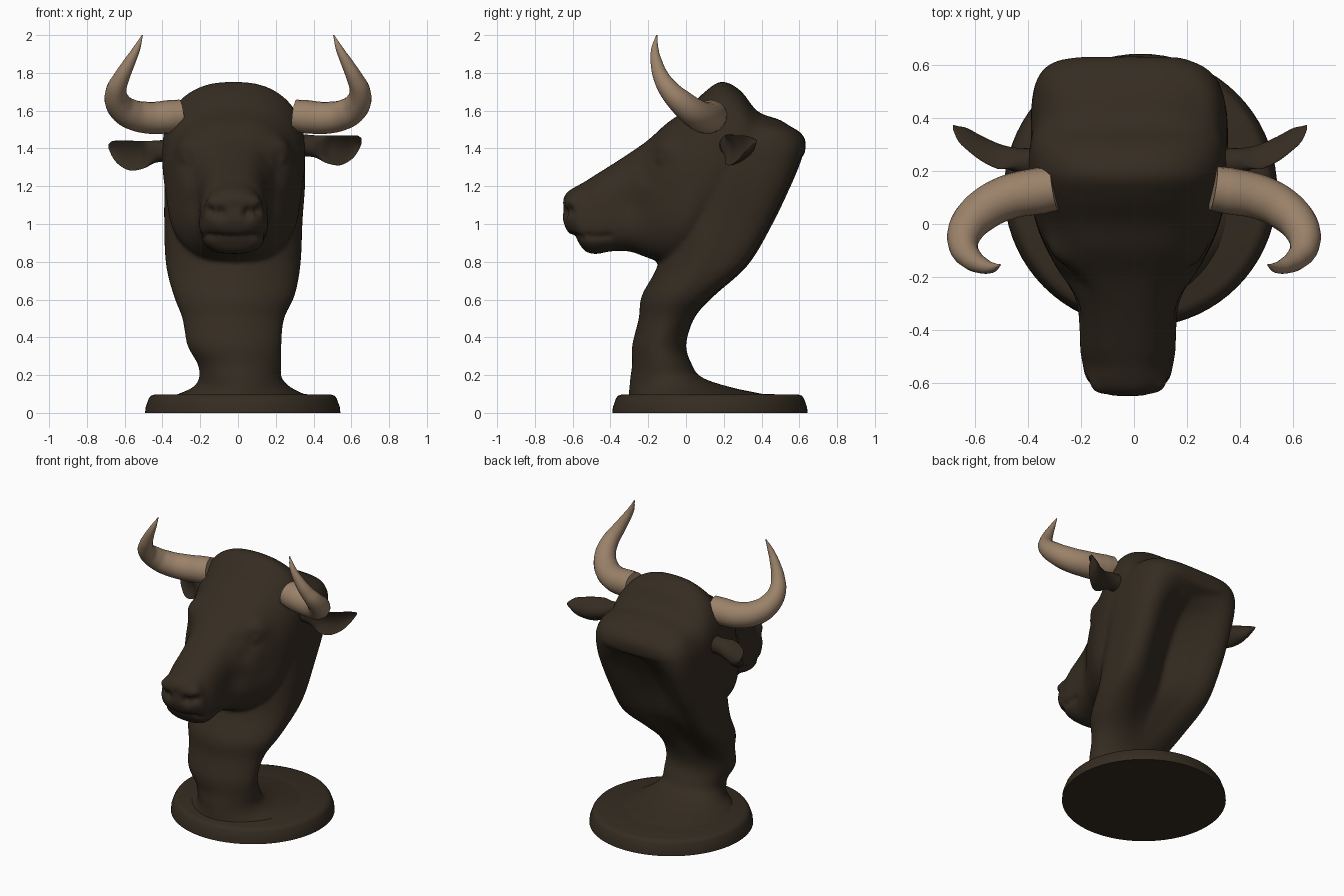
import bpy, bmesh, math
from mathutils import Vector, kdtree

if "Cube" in bpy.data.objects:
    bpy.data.objects.remove(bpy.data.objects["Cube"])


def material(name, rgb):
    m = bpy.data.materials.new(name)
    m.diffuse_color = (*rgb, 1)
    m.use_nodes = True
    m.node_tree.nodes["Principled BSDF"].inputs["Base Color"].default_value = m.diffuse_color
    return m


HIDE = material("dark_brown", (0.036, 0.0255, 0.0155))
HORN = material("tan_horn", (0.325, 0.222, 0.142))
N = 48
ANGLES = [2 * math.pi * i / N for i in range(N)]


def spow(v, e):
    return math.copysign(abs(v) ** e, v)


def add_object(name, mesh, mat):
    mesh.materials.clear()
    mesh.materials.append(mat)
    ob = bpy.data.objects.new(name, mesh)
    bpy.context.collection.objects.link(ob)
    mesh.shade_smooth()
    return ob


def loft(bm, rings):
    """Skin a closed tube through rings of equal vertex count."""
    rows = [[bm.verts.new(p) for p in r] for r in rings]
    for a, b in zip(rows, rows[1:]):
        for i in range(len(a)):
            j = (i + 1) % len(a)
            bm.faces.new((a[i], a[j], b[j], b[i]))
    bm.faces.new(rows[0])
    bm.faces.new(rows[-1])


def finish(bm, name):
    bmesh.ops.recalc_face_normals(bm, faces=bm.faces)
    me = bpy.data.meshes.new(name)
    bm.to_mesh(me)
    bm.free()
    return me


def spline(rows, steps=4):
    """Catmull-Rom interpolation between section rows."""
    out = []
    for k in range(len(rows) - 1):
        p0, p1, p2, p3 = (rows[max(0, min(len(rows) - 1, k + d))] for d in (-1, 0, 1, 2))
        for s in range(steps):
            t = s / steps
            out.append([0.5 * (2 * b + (c - a) * t + (2 * a - 5 * b + 4 * c - d) * t * t
                               + (3 * b - a - 3 * c + d) * t ** 3)
                        for a, b, c, d in zip(p0, p1, p2, p3)])
    out.append(rows[-1])
    return out


# Neck: horizontal sections (z, front y, back y, left x, right x, hollow of the back)
neck = [(.05, -.31, .56, -.40, .42, 0), (.09, -.305, .45, -.34, .37, 0),
        (.135, -.30, .24, -.24, .28, 0),
        (.19, -.295, .08, -.205, .23, 0), (.26, -.285, .03, -.215, .23, 0),
        (.36, -.285, .00, -.27, .23, 0), (.50, -.25, .06, -.295, .245, .02),
        (.62, -.235, .18, -.34, .30, .08), (.78, -.15, .36, -.38, .33, .15),
        (1.0, -.10, .50, -.39, .34, .21), (1.2, -.10, .595, -.39, .355, .18),
        (1.32, -.08, .63, -.39, .355, .08), (1.42, -.03, .635, -.375, .345, 0),
        (1.50, .02, .585, -.33, .31, 0), (1.55, .08, .44, -.26, .24, 0)]


def neck_ring(z, yf, yb, xl, xr, hollow):
    """Round throat in front, squarer rims at the back."""
    k = min(1, max(0, (z - .45) / .35))
    ring = []
    for a in ANGLES:
        c, s = math.cos(a), math.sin(a)
        n = 1.85 if s < 0 else 2.1 + k * (2.9 if c < 0 else 1.6)
        u, v = spow(c, 2 / n), spow(s, 2 / n)
        y = (yf + yb) / 2 + (yb - yf) / 2 * v
        if v > 0:
            y -= hollow * v * math.exp(-(u / .52) ** 2)
        ring.append(((xl + xr) / 2 + (xr - xl) / 2 * u, y, z))
    return ring


# Head: upright sections (y, top z, bottom z, half width, top taper, bottom taper, squareness)
head = [(-.652, 1.13, 1.02, .07, 1, 1, 2.6), (-.628, 1.17, .96, .12, .95, 1.05, 2.6),
        (-.58, 1.2, .92, .162, .85, 1.1, 2.6), (-.54, 1.222, .86, .185, .75, 1.03, 2.6),
        (-.48, 1.26, .84, .208, .75, .95, 2.7), (-.40, 1.31, .855, .215, .75, .93, 2.7),
        (-.30, 1.375, .855, .225, .80, .96, 2.7), (-.20, 1.445, .82, .275, .92, .92, 2.7),
        (-.10, 1.535, .79, .33, .92, .92, 2.7), (0, 1.605, .80, .385, .9, .9, 2.5),
        (.10, 1.70, .90, .42, .86, .9, 2.4), (.19, 1.755, 1.0, .44, .84, .88, 2.4),
        (.29, 1.705, 1.15, .415, .87, .92, 2.4), (.38, 1.595, 1.22, .372, .9, 1, 2.6),
        (.50, 1.55, 1.29, .34, .93, 1, 2.8), (.59, 1.485, 1.34, .29, 1, 1, 2.8),
        (.632, 1.43, 1.37, .20, 1, 1, 2.8)]


def head_ring(y, zt, zb, w, kt, kb, n):
    ring = []
    for a in ANGLES:
        u, v = spow(math.cos(a), 2 / n), spow(math.sin(a), 2 / n)
        ring.append((-.023 + w * u * (kb + (kt - kb) * (v + 1) / 2), y,
                     (zt + zb) / 2 + (zt - zb) / 2 * v))
    return ring


bm = bmesh.new()
loft(bm, [neck_ring(*r) for r in spline(neck)])
loft(bm, [head_ring(*r) for r in spline(head)])
raw = add_object("body_source", finish(bm, "body_source"), HIDE)

# Fuse head and neck into one smooth skin
rm = raw.modifiers.new("fuse", 'REMESH')
rm.mode, rm.voxel_size = 'VOXEL', 0.0135
sm = raw.modifiers.new("soften", 'SMOOTH')
sm.factor, sm.iterations = 0.5, 10
skin = bpy.data.meshes.new_from_object(raw.evaluated_get(bpy.context.evaluated_depsgraph_get()))
bpy.data.objects.remove(raw)
skin.name = "bull_head"

# Sculpted details: (side x, y, z, radius, height), applied on both sides
dabs = [(.12, -.61, 1.11, .035, .016), (.075, -.64, 1.065, .030, -.035),   # nostrils
        (.115, -.61, 1.075, .026, -.028), (.30, -.14, 1.42, .07, .024),    # nostril wing, brow
        (.30, -.18, 1.35, .055, -.020), (.30, -.165, 1.36, .028, .012),    # socket, eye
        (.24, -.22, 1.27, .06, -.016), (.16, -.20, 1.33, .06, -.012),      # tear line, face
        (.30, .0, .98, .13, .012), (.22, -.28, 1.10, .09, -.015),          # jaw, cheek
        (0, -.65, 1.09, .03, -.006)]                                       # nose
dabs += [(x, y, .925, .02, -.012) for x, y in                               # mouth
         ((0, -.6), (.04, -.6), (.08, -.6), (.12, -.59), (.16, -.57),
          (.19, -.53), (.20, -.49), (.20, -.45), (.20, -.41))]
kd = kdtree.KDTree(len(skin.vertices))
for v in skin.vertices:
    kd.insert(v.co, v.index)
kd.balance()
normals = [v.normal.copy() for v in skin.vertices]
move = {}
for x, y, z, r, h in dabs:
    for s in ((1, -1) if x else (1,)):
        c = kd.find((s * x - .023, y, z))[0]
        for co, i, d in kd.find_range(c, 2.2 * r):
            move[i] = move.get(i, 0) + h * math.exp(-(d / r) ** 2)
for i, h in move.items():
    skin.vertices[i].co += normals[i] * h
add_object("bull_head", skin, HIDE)

# Round plinth
bm = bmesh.new()
loft(bm, [[(.025 + r * math.cos(t * math.pi / 36), .127 + r * math.sin(t * math.pi / 36), z)
           for t in range(72)]
          for r, z in ((.517, 0), (.514, .03), (.498, .075), (.488, .09), (.465, .098), (.1, .10))])
plinth = add_object("plinth", finish(bm, "plinth"), HIDE)
bpy.context.view_layer.objects.active = plinth
plinth.select_set(True)
bpy.ops.object.shade_smooth_by_angle(angle=math.radians(50))

# Cupped ears: (x, y, z, half depth, half height)
ear = [(.30, .23, 1.42, .06, .06), (.40, .235, 1.412, .052, .058), (.47, .24, 1.395, .060, .073),
       (.54, .27, 1.39, .060, .079), (.60, .31, 1.405, .052, .064),
       (.635, .335, 1.425, .035, .042), (.655, .365, 1.44, .010, .012)]
for side, s, dx, dz in (("right", 1, 0, 0), ("left", -1, .03, -.028)):
    bm = bmesh.new()
    rings = []
    for x, y, z, ry, rz in spline(ear, 5):
        cup = min(1, max(0, (x - .40) / .08))
        ring = []
        for a in ANGLES:
            c, t = math.cos(a), math.sin(a)
            hollow = (c if c > 0 else .1 * c) - .6 * t * t
            ring.append((s * (x + dx), y + ry * (c + (hollow - c) * cup), z + dz + rz * t))
        rings.append(ring)
    loft(bm, rings)
    add_object(side + "_ear", finish(bm, "ear"), HIDE)

# Horns: tapered curves (x, y, z, radius)
horn = [(.30, .135, 1.575, .084), (.36, .125, 1.568, .088), (.48, .10, 1.563, .084),
        (.58, .045, 1.588, .078), (.635, -.02, 1.64, .068), (.645, -.085, 1.705, .055),
        (.617, -.13, 1.775, .043), (.578, -.155, 1.85, .032), (.538, -.165, 1.925, .020),
        (.506, -.155, 2.0, .003)]
for side, s in (("right", 1), ("left", -1)):
    cu = bpy.data.curves.new("horn_path", 'CURVE')
    cu.dimensions = '3D'
    cu.bevel_depth, cu.bevel_resolution, cu.use_fill_caps = 1, 8, True
    sp = cu.splines.new('BEZIER')
    sp.resolution_u = 8
    sp.bezier_points.add(len(horn) - 1)
    for p, (x, y, z, r) in zip(sp.bezier_points, horn):
        p.co, p.radius = Vector((s * x, y, z)), r
        p.handle_left_type = p.handle_right_type = 'AUTO'
    path = bpy.data.objects.new("horn_path", cu)
    bpy.context.collection.objects.link(path)
    bpy.context.view_layer.update()
    me = bpy.data.meshes.new_from_object(path.evaluated_get(bpy.context.evaluated_depsgraph_get()))
    bpy.data.objects.remove(path)
    add_object(side + "_horn", me, HORN)
